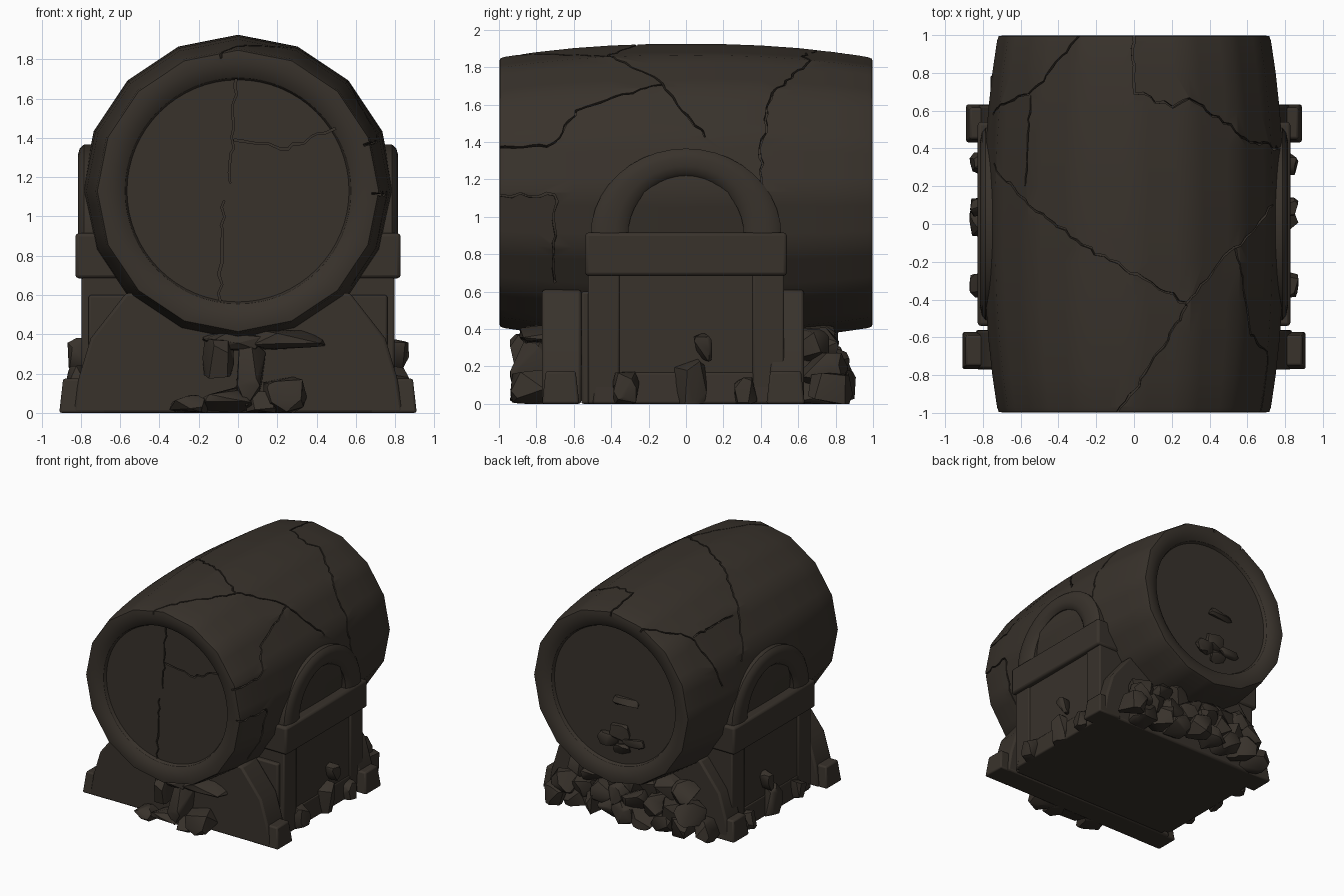
import bpy, bmesh, math, random
from mathutils import Vector

if "Cube" in bpy.data.objects:
    bpy.data.objects.remove(bpy.data.objects["Cube"])

random.seed(4)
AXIS_Z = 1.13
mat = bpy.data.materials.new("dark brown stone")
mat.diffuse_color = (0.040, 0.032, 0.0245, 1)
mat.use_nodes = True
mat.node_tree.nodes["Principled BSDF"].inputs["Base Color"].default_value = mat.diffuse_color


def finish(name, bm, smooth=None, bevel=0):
    bmesh.ops.recalc_face_normals(bm, faces=bm.faces)
    me = bpy.data.meshes.new(name)
    bm.to_mesh(me)
    bm.free()
    ob = bpy.data.objects.new(name, me)
    bpy.context.collection.objects.link(ob)
    me.materials.append(mat)
    bpy.ops.object.select_all(action='DESELECT')
    ob.select_set(True)
    bpy.context.view_layer.objects.active = ob
    if bevel:
        mod = ob.modifiers.new("soft edges", 'BEVEL')
        mod.width, mod.segments = bevel, 2
    if smooth:
        bpy.ops.object.shade_smooth_by_angle(angle=math.radians(smooth))
    return ob


def loft(bm, rings):
    rows = [[bm.verts.new(p) for p in ring] for ring in rings]
    n = len(rows[0])
    for a, b in zip(rows, rows[1:]):
        for i in range(n):
            j = (i + 1) % n
            bm.faces.new((a[i], a[j], b[j], b[i]))
    bm.faces.new(rows[0])
    bm.faces.new(rows[-1])


def box(name, x, y, z, taper=0.0, bevel=0.012):
    """Box from ranges; taper pulls in the top."""
    bm = bmesh.new()
    loft(bm, [[(x[0] + k, y[0] + k, h), (x[1] - k, y[0] + k, h),
               (x[1] - k, y[1] - k, h), (x[0] + k, y[1] - k, h)] for h, k in ((z[0], 0), (z[1], taper))])
    return finish(name, bm, 30, bevel)


def rocks(name, items):
    """Chipped stones: convex hulls of scattered points. Item = (centre, half size)."""
    bm = bmesh.new()
    for c, s in items:
        tmp = bmesh.new()
        for _ in range(22):
            d = Vector([random.uniform(-1, 1) for _ in range(3)]).normalized() * 1.12
            p = [c[i] + s[i] * max(-1, min(1, d[i] * 1.1)) for i in range(3)]
            tmp.verts.new((p[0], p[1], max(0, p[2])))
        bmesh.ops.remove_doubles(tmp, verts=tmp.verts, dist=.004)
        res = bmesh.ops.convex_hull(tmp, input=tmp.verts[:])
        inner = [g for g in res['geom_interior'] if isinstance(g, bmesh.types.BMVert)]
        bmesh.ops.delete(tmp, geom=inner, context='VERTS')
        me = bpy.data.meshes.new("tmp")
        tmp.to_mesh(me)
        tmp.free()
        bm.from_mesh(me)
        bpy.data.meshes.remove(me)
    return finish(name, bm, 32)


# Barrel: 16-sided outside that blends into round, recessed ends
def barrel_ring(r, y, poly):
    ring = []
    for i in range(64):
        a = 2 * math.pi * i / 64
        off = (a % (math.pi / 8)) - math.pi / 16
        f = 1 + poly * (math.cos(math.pi / 16) / math.cos(off) - 1)
        ring.append((r * f * math.sin(a), y, AXIS_Z + r * f * math.cos(a)))
    return ring


def barrel_radius(y):
    return 0.795 - 0.075 * abs(y) ** 2.3


end = [(.565, .94, 0), (.575, .965, 0), (.605, .985, 0), (.65, .996, .3), (.69, .998, .7), (.716, .995, 1)]
prof = [(r, -y, p) for r, y, p in end]
prof += [(barrel_radius(y), y, 1) for y in (-.97, -.8, -.6, -.4, -.2, 0, .2, .4, .6, .8, .97)]
prof += [(r, y, p) for r, y, p in reversed(end)]
bm = bmesh.new()
loft(bm, [barrel_ring(*p) for p in prof])
barrel = finish("barrel", bm)


# Cracks: jagged thin wedges cut out of the barrel
def crack(bm, pts, place, half=0.005, depth=0.035):
    path = []
    for a, b in zip(pts, pts[1:]):
        a, b = Vector(a), Vector(b)
        n = max(2, int((place(*a)[0] - place(*b)[0]).length / 0.04))
        for i in range(n):
            q = a.lerp(b, i / n)
            if path:
                q += Vector((random.uniform(-.012, .012), random.uniform(-.012, .012) * (70 if place is on_shell else 1)))
            path.append(q)
    path.append(Vector(pts[-1]))
    spots = [place(*q) for q in path]
    rings = []
    for i, (p, nrm) in enumerate(spots):
        t = spots[min(i + 1, len(spots) - 1)][0] - spots[max(i - 1, 0)][0]
        s = t.cross(nrm).normalized() * half * random.uniform(.6, 1.3)
        d = nrm * depth
        rings.append([p + s + d, p - s + d, p - s - d, p + s - d])
    loft(bm, rings)


def on_shell(y, deg):
    a = math.radians(deg)
    n = Vector((math.sin(a), 0, math.cos(a)))
    return Vector((0, y, AXIS_Z)) + n * (barrel_radius(y) - .005), n


def on_front(x, z):
    return Vector((x, -.94, z)), Vector((0, -1, 0))


shell_cracks = [
    [(1.01, -23), (.7, -45), (.58, -80)],
    [(1.01, 0), (.7, 0), (.62, 15), (.67, 23), (.45, 50), (.4, 75), (.42, 95)],
    [(.32, -72), (.1, -44), (-.15, -15), (-.42, 21), (-.15, 40), (.1, 68)],
    [(-.43, 21), (-.75, 7), (-1.01, -8)],
    [(.68, -46), (.2, -47)],
    [(-1.01, 70), (-.7, 70), (-.58, 54), (-.13, 43)],
    [(-1.01, 91), (-.7, 91), (-.7, 130)]]
front_cracks = [[(-.01, 1.7), (-.03, 1.4), (-.04, 1.17)], [(-.07, 1.08), (-.085, .8), (-.09, .57)],
                [(-.02, 1.39), (.1, 1.38), (.25, 1.34), (.4, 1.42), (.5, 1.45)]]
bm = bmesh.new()
for c in shell_cracks:
    crack(bm, c, on_shell)
for c in front_cracks:
    crack(bm, c, on_front)
cutter = finish("crack_cutter", bm)
cutter.hide_render = True
mod = barrel.modifiers.new("cracks", 'BOOLEAN')
mod.operation, mod.solver, mod.object, mod.use_self = 'DIFFERENCE', 'EXACT', cutter, True
bpy.ops.object.select_all(action='DESELECT')
barrel.select_set(True)
bpy.context.view_layer.objects.active = barrel
bpy.ops.object.modifier_apply(modifier=mod.name)
bpy.data.objects.remove(cutter)
bpy.ops.object.shade_smooth_by_angle(angle=math.radians(28))

# Base body between flared front and back walls
box("base_body", (-.76, .76), (-.56, .5), (0, .6))
half = [(.84, 0), (.81, .18), (.75, .38), (.57, .61)]
outline = [(-x, z) for x, z in half] + [(x, z) for x, z in reversed(half)]
for name, y0, y1 in (("front_wall", -.77, -.56), ("back_wall", .45, .63)):
    bm = bmesh.new()
    loft(bm, [[(x, y, z) for x, z in outline] for y in (y0, y1)])
    finish(name, bm, 30, .015)

# Sides: door panel, posts, band, arch and corner feet, mirrored
for tag, s in (("right", 1), ("left", -1)):
    def span(a, b):
        return (a, b) if s > 0 else (-b, -a)
    box(tag + "_door_panel", span(.5, .785), (-.52, .5), (0, .7))
    box(tag + "_door_sill", span(.6, .805), (-.5, .5), (0, .17), .015)
    for e in (-1, 1):
        box(tag + "_door_post", span(.55, .797), (e * .44 - .085, e * .44 + .085), (0, .7))
    box(tag + "_door_band", span(.55, .828), (-.54, .54), (.685, .915), 0, .018)
    box(tag + "_front_foot", span(.67, .91), (-.77, -.57), (0, .175), .02)
    box(tag + "_back_foot", span(.67, .89), (.43, .635), (0, .175), .02)
    # rounded arch above the band
    bm = bmesh.new()
    section = [(0, .6), (0, .785), (.12, .805), (.35, .815), (.65, .815), (.88, .805), (1, .785), (1, .6)]
    rings = []
    for i in range(21):
        a = math.pi * i / 20
        rings.append([(s * x, (.31 + .2 * u) * math.cos(a), .9 + (.32 + .145 * u) * math.sin(a)) for u, x in section])
    loft(bm, rings)
    finish(tag + "_arch", bm, 40)
    # stones at the foot of the door
    rocks(tag + "_door_stones", [((s * .81, y, z), (.06, w, h)) for y, z, w, h in (
        (-.32, .08, .07, .1), (.02, .11, .09, .13), (.09, .3, .05, .08), (.32, .06, .06, .08))])

# Rubble along the front centre and the whole back
front = [((x, -.83, z), (w, .11, h)) for x, z, w, h in (
    (-.25, .04, .1, .05), (-.05, .06, .13, .07), (.12, .05, .08, .06), (.24, .09, .11, .1),
    (.05, .2, .09, .17), (-.1, .27, .08, .11))]
front += [((.25, -.76, .37), (.2, .13, .05)), ((-.02, -.76, .36), (.16, .13, .05))]
rocks("front_rubble", front)
back = []
for row, (z, y, n) in enumerate(((.08, .74, 9), (.2, .72, 8), (.33, .68, 7))):
    for i in range(n):
        w = .66 - .08 * row
        x = -w + 2 * w * i / (n - 1)
        back.append(((x, y + random.uniform(-.04, .05), z + random.uniform(-.02, .02)), (.1, .12, .09)))
rocks("back_rubble", back)

# Broken chunks on the back lid
rocks("back_lid_chunks", [((x, .945, z), (w, .04, h)) for x, z, w, h in (
    (-.1, 1.1, .12, .035), (-.05, .83, .09, .07), (-.18, .78, .1, .04), (.06, .75, .09, .06), (-.08, .69, .08, .05))])
